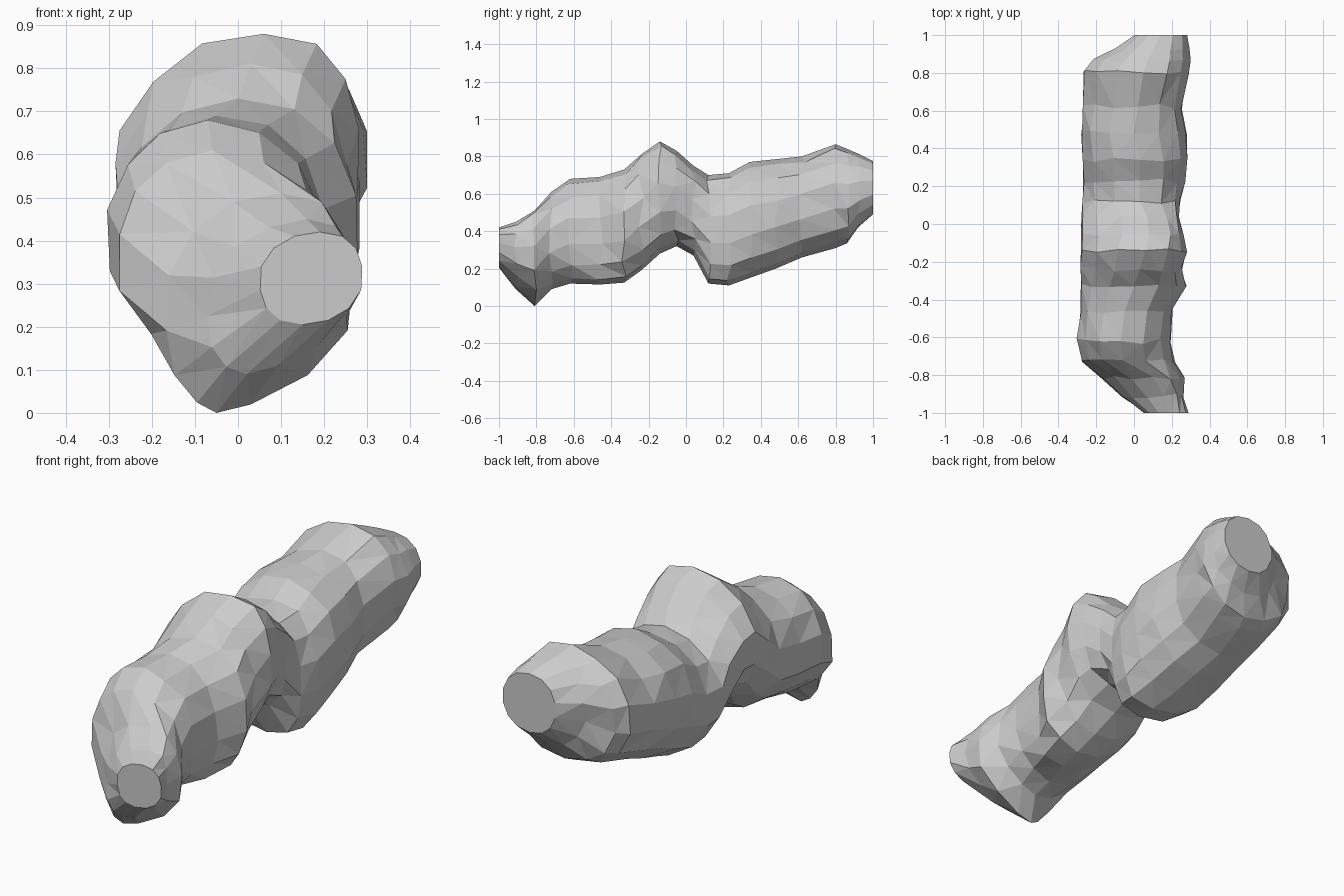
import bpy, bmesh, math, random

random.seed(4)
SIDES = 14

# Stations along the log: y, left x, right x, bottom z, top z, ridge x, keel x
STATIONS = [
    (-1.00, 0.05, 0.29, 0.205, 0.42, 0.19, 0.15),
    (-0.91, -0.07, 0.26, 0.09, 0.45, 0.16, 0.02),
    (-0.81, -0.17, 0.27, 0.00, 0.51, 0.10, -0.05),
    (-0.72, -0.28, 0.22, 0.09, 0.61, -0.06, 0.00),
    (-0.62, -0.305, 0.20, 0.12, 0.68, -0.07, 0.00),
    (-0.46, -0.29, 0.21, 0.115, 0.69, -0.05, 0.05),
    (-0.33, -0.29, 0.275, 0.125, 0.73, 0.00, 0.07),
    (-0.24, -0.29, 0.25, 0.19, 0.81, 0.03, 0.04),
    (-0.14, -0.285, 0.28, 0.28, 0.88, 0.06, 0.00),
    (-0.05, -0.285, 0.26, 0.32, 0.83, 0.08, 0.00),
    (0.04, -0.285, 0.24, 0.27, 0.75, 0.07, 0.02),
    (0.12, -0.285, 0.25, 0.12, 0.70, 0.03, 0.07),
    (0.23, -0.28, 0.28, 0.11, 0.71, 0.03, 0.08),
    (0.34, -0.28, 0.29, 0.15, 0.77, 0.03, 0.05),
    (0.48, -0.285, 0.285, 0.20, 0.785, 0.00, 0.03),
    (0.62, -0.275, 0.26, 0.26, 0.80, 0.02, 0.00),
    (0.80, -0.27, 0.29, 0.31, 0.865, 0.05, 0.03),
    (0.86, -0.23, 0.30, 0.335, 0.84, 0.07, 0.05),
    (0.92, -0.10, 0.295, 0.42, 0.815, 0.10, 0.10),
    (1.00, 0.00, 0.285, 0.49, 0.775, 0.14, 0.14),
]


def soft(v, power):
    return math.copysign(abs(v) ** power, v)


def add_ring(bm, station, index):
    y, left, right, low, high, ridge, keel = station
    cx, cz = (left + right) / 2, (low + high) / 2
    end = index in (0, len(STATIONS) - 1)
    ring = []
    for k in range(SIDES):
        a = 2 * math.pi * k / SIDES + math.pi / 2
        c, s = math.cos(a), math.sin(a)
        # the front toe tapers to a point underneath
        toe = s < 0 and index in (1, 2, 3)
        c, s = soft(c, 1.5 if toe and index == 2 else 1.2 if toe else 0.92), soft(s, 0.92)
        lean = ((ridge if s > 0 else keel) - cx) * s * s
        fixed = end or k in (0, SIDES // 2)
        bump = 1.0 if fixed else random.uniform(0.97, 1.02)
        x = cx + ((right - left) / 2 * c + lean) * bump
        z = cz + (high - low) / 2 * s * bump
        dy = 0 if fixed else random.uniform(-0.015, 0.015)
        ring.append(bm.verts.new((min(max(x, -0.305), 0.30), y + dy, z)))
    return ring


# Lumpy log skinned across the stations, with flat cut ends
bm = bmesh.new()
rings = [add_ring(bm, st, i) for i, st in enumerate(STATIONS)]
skin = []
for a, b in zip(rings, rings[1:]):
    for k in range(SIDES):
        n = (k + 1) % SIDES
        skin.append(bm.faces.new((a[k], a[n], b[n], b[k])))
bm.faces.new(rings[0])
bm.faces.new(rings[-1])
bmesh.ops.triangulate(bm, faces=skin)
bmesh.ops.recalc_face_normals(bm, faces=bm.faces)

mesh = bpy.data.meshes.new("lumpy_log")
bm.to_mesh(mesh)
bm.free()
log = bpy.data.objects.new("lumpy_log", mesh)
bpy.context.collection.objects.link(log)
